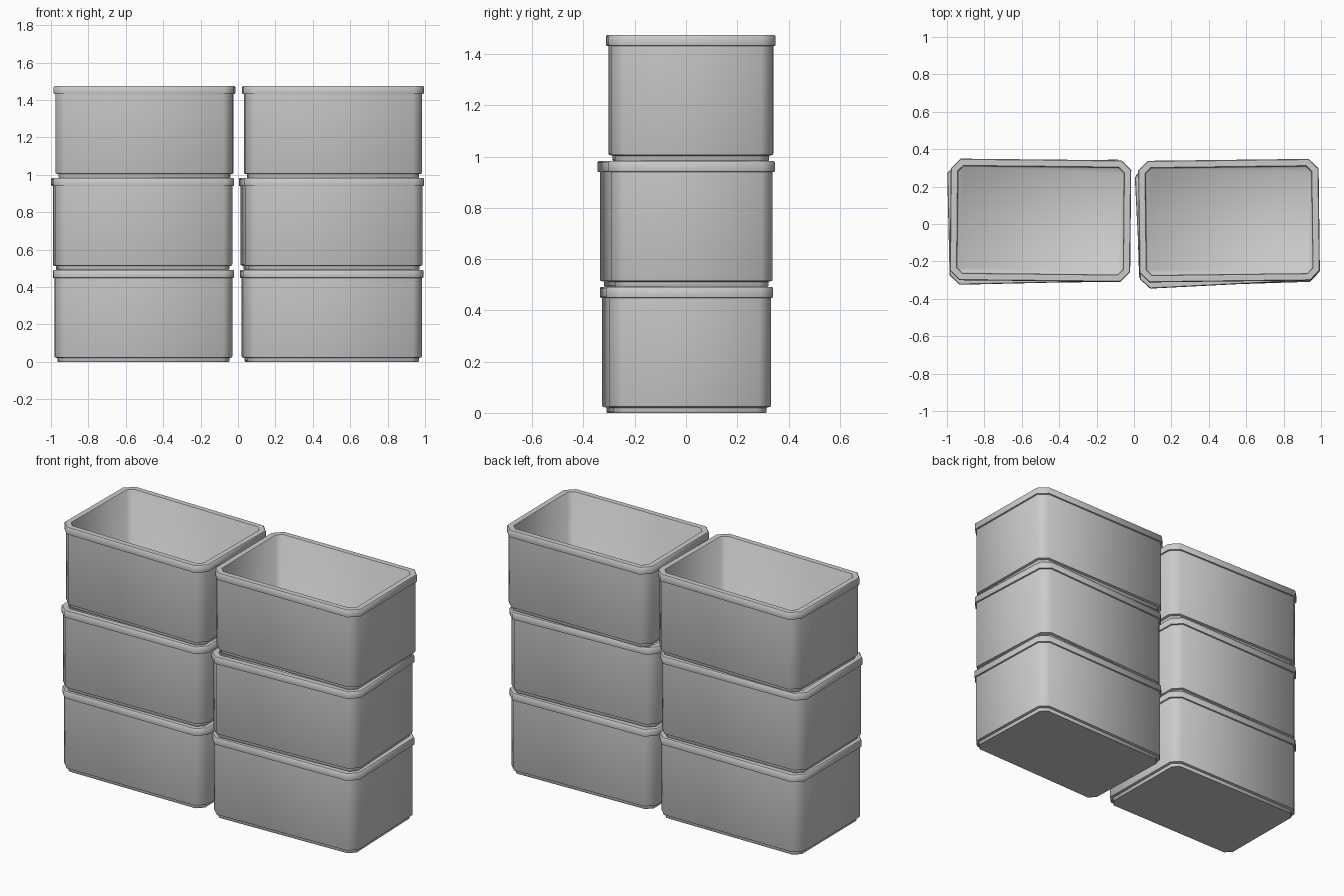
import bpy, bmesh
from math import radians

if "Cube" in bpy.data.objects:
    bpy.data.objects.remove(bpy.data.objects["Cube"])

W, D, H = 0.965, 0.65, 0.4915   # rim width, rim depth, bin height

# (inset from rim outline, corner cut, height): outside up, over the rim, inside down
PROFILE = [
    (0.028, 0.036, 0.0),      # foot
    (0.025, 0.038, 0.004),
    (0.025, 0.038, 0.020),
    (0.011, 0.046, 0.024),    # body
    (0.009, 0.047, 0.030),
    (0.009, 0.047, 0.448),
    (0.001, 0.051, 0.450),    # rim
    (0.000, 0.052, 0.454),
    (0.000, 0.052, 0.486),
    (0.004, 0.050, H),
    (0.036, 0.030, H),
    (0.039, 0.028, H - 0.004),
    (0.039, 0.028, 0.032),    # inner wall down to the floor
    (0.045, 0.026, 0.026),
]


def outline(inset, cut):
    """Rectangle with cut corners, counter-clockwise."""
    x, y = W / 2 - inset, D / 2 - inset
    return [(x, -y + cut), (x, y - cut), (x - cut, y), (-x + cut, y),
            (-x, y - cut), (-x, -y + cut), (-x + cut, -y), (x - cut, -y)]


def make_bin(name, x, y, level, angle):
    bm = bmesh.new()
    rings = [[bm.verts.new((px, py, z)) for px, py in outline(i, c)]
             for i, c, z in PROFILE]
    for a, b in zip(rings, rings[1:]):
        for k in range(8):
            n = (k + 1) % 8
            bm.faces.new((a[k], a[n], b[n], b[k]))
    bm.faces.new(rings[0][::-1])     # underside
    bm.faces.new(rings[-1])          # inside floor
    mesh = bpy.data.meshes.new(name)
    bm.to_mesh(mesh)
    bm.free()
    ob = bpy.data.objects.new(name, mesh)
    bpy.context.collection.objects.link(ob)
    ob.location = (x, y, level * H)
    ob.rotation_euler.z = radians(angle)
    bpy.ops.object.select_all(action='DESELECT')
    ob.select_set(True)
    bpy.context.view_layer.objects.active = ob
    bpy.ops.object.shade_smooth_by_angle(angle=radians(50))


# two slightly crooked stacks of three bins
make_bin("bottom_left_bin", -0.506, 0.012, 0, 0.4)
make_bin("middle_left_bin", -0.510, 0.010, 1, 1.3)
make_bin("top_left_bin", -0.500, 0.020, 2, -0.6)
make_bin("bottom_right_bin", 0.501, 0.002, 0, 1.8)
make_bin("middle_right_bin", 0.500, 0.001, 1, 2.9)
make_bin("top_right_bin", 0.508, 0.018, 2, 0.7)
